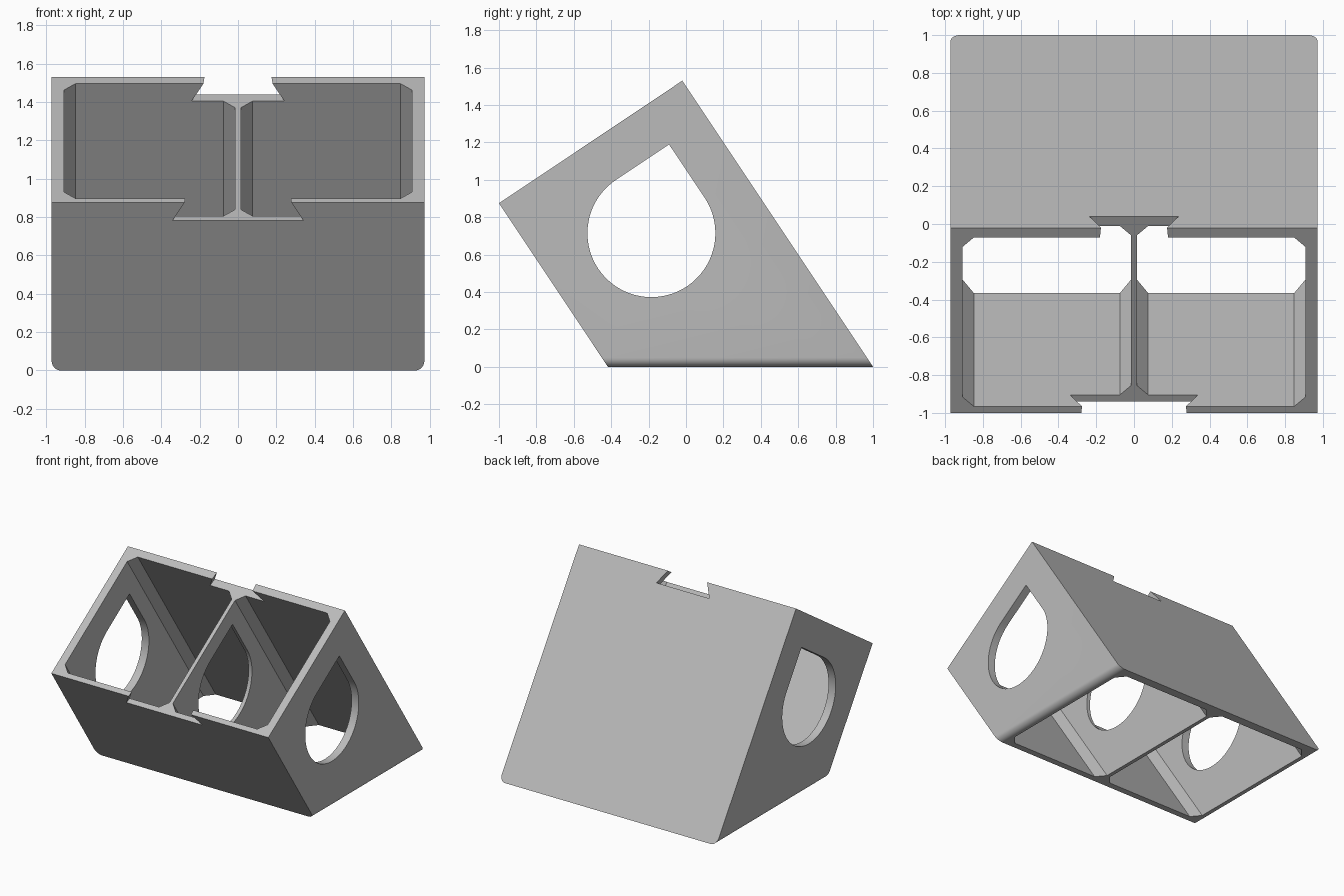
import bpy, bmesh, math
from mathutils import Vector

if "Cube" in bpy.data.objects:
    bpy.data.objects.remove(bpy.data.objects["Cube"])

grey = bpy.data.materials.new("plain grey")
grey.diffuse_color = (0.5, 0.5, 0.5, 1)
grey.use_nodes = True
grey.node_tree.nodes["Principled BSDF"].inputs["Base Color"].default_value = grey.diffuse_color

# Tilted frame: s runs along the sloping rim to the back, t runs out of the rim
ANG = math.atan2(0.655, 0.98)
S = Vector((0, math.cos(ANG), math.sin(ANG)))
T = Vector((0, -math.sin(ANG), math.cos(ANG)))
RIM = Vector((0, -1.0, 0.875))
LEN = 1.179          # rim length
HALF = 0.972         # half width


def tilted(x, s, t):
    return RIM + Vector((x, 0, 0)) + S * s + T * t


def prism(name, ring_a, ring_b):
    """Solid between two matching rings of points."""
    bm = bmesh.new()
    a = [bm.verts.new(p) for p in ring_a]
    b = [bm.verts.new(p) for p in ring_b]
    n = len(a)
    bm.faces.new(a)
    bm.faces.new(b[::-1])
    for i in range(n):
        j = (i + 1) % n
        bm.faces.new((a[j], a[i], b[i], b[j]))
    bmesh.ops.recalc_face_normals(bm, faces=bm.faces)
    me = bpy.data.meshes.new(name)
    bm.to_mesh(me)
    bm.free()
    ob = bpy.data.objects.new(name, me)
    bpy.context.collection.objects.link(ob)
    me.materials.append(grey)
    return ob


# Outer body: side profile extruded across x
profile = [(-1.0, 0.875), (-0.02, 1.53), (1.0, 0.0), (-0.417, 0.0)]
body = prism("tilted_holder", [(-HALF, y, z) for y, z in profile],
             [(HALF, y, z) for y, z in profile])

# Round the two lower side edges
bm = bmesh.new()
bm.from_mesh(body.data)
low = [e for e in bm.edges if all(v.co.z < 0.001 for v in e.verts)
       and abs(e.verts[0].co.x - e.verts[1].co.x) < 0.001]
bmesh.ops.bevel(bm, geom=low, offset=0.05, segments=8, profile=0.5, affect='EDGES')
bm.to_mesh(body.data)
bm.free()

cutters = []

# Two chamfered compartments running right through
x0, x1, s0, s1, c = 0.015, 0.908, 0.041, LEN - 0.062, 0.06
octagon = [(x0 + c, s0), (x1 - c, s0), (x1, s0 + c), (x1, s1 - c),
           (x1 - c, s1), (x0 + c, s1), (x0, s1 - c), (x0, s0 + c)]
for side in (-1, 1):
    cutters.append(prism("compartment_cutter",
                         [tilted(side * x, s, 0.1) for x, s in octagon],
                         [tilted(side * x, s, -2.3) for x, s in octagon]))

# Teardrop opening through the side walls and divider
R, cy, cz = 0.342, -0.185, 0.715
drop = [(cy + R * (S.y + T.y), cz + R * (S.z + T.z))]
N = 60
for i in range(N + 1):
    a = ANG + math.pi / 2 + 1.5 * math.pi * i / N
    drop.append((cy + R * math.cos(a), cz + R * math.sin(a)))
cutters.append(prism("teardrop_cutter", [(-1.2, y, z) for y, z in drop],
                     [(1.2, y, z) for y, z in drop]))


# Tapered dovetail slot across the rim
def dovetail(s):
    w = 0.279 - 0.104 * s / LEN
    top, bottom = w - 0.03, w + 0.062
    return [tilted(-top, s, 0.053), tilted(top, s, 0.053),
            tilted(bottom, s, -0.11), tilted(-bottom, s, -0.11)]


cutters.append(prism("dovetail_cutter", dovetail(-0.2), dovetail(LEN + 0.2)))

# Cut everything, then remove the cutters
for cut in cutters:
    cut.hide_render = True
    mod = body.modifiers.new(cut.name, 'BOOLEAN')
    mod.operation, mod.solver, mod.object = 'DIFFERENCE', 'EXACT', cut
deps = bpy.context.evaluated_depsgraph_get()
body.data = bpy.data.meshes.new_from_object(body.evaluated_get(deps))
body.modifiers.clear()
for cut in cutters:
    bpy.data.objects.remove(cut)

body.data.materials.clear()
body.data.materials.append(grey)
for p in body.data.polygons:
    p.material_index = 0
bpy.context.view_layer.objects.active = body
body.select_set(True)
bpy.ops.object.shade_smooth_by_angle(angle=math.radians(25))
